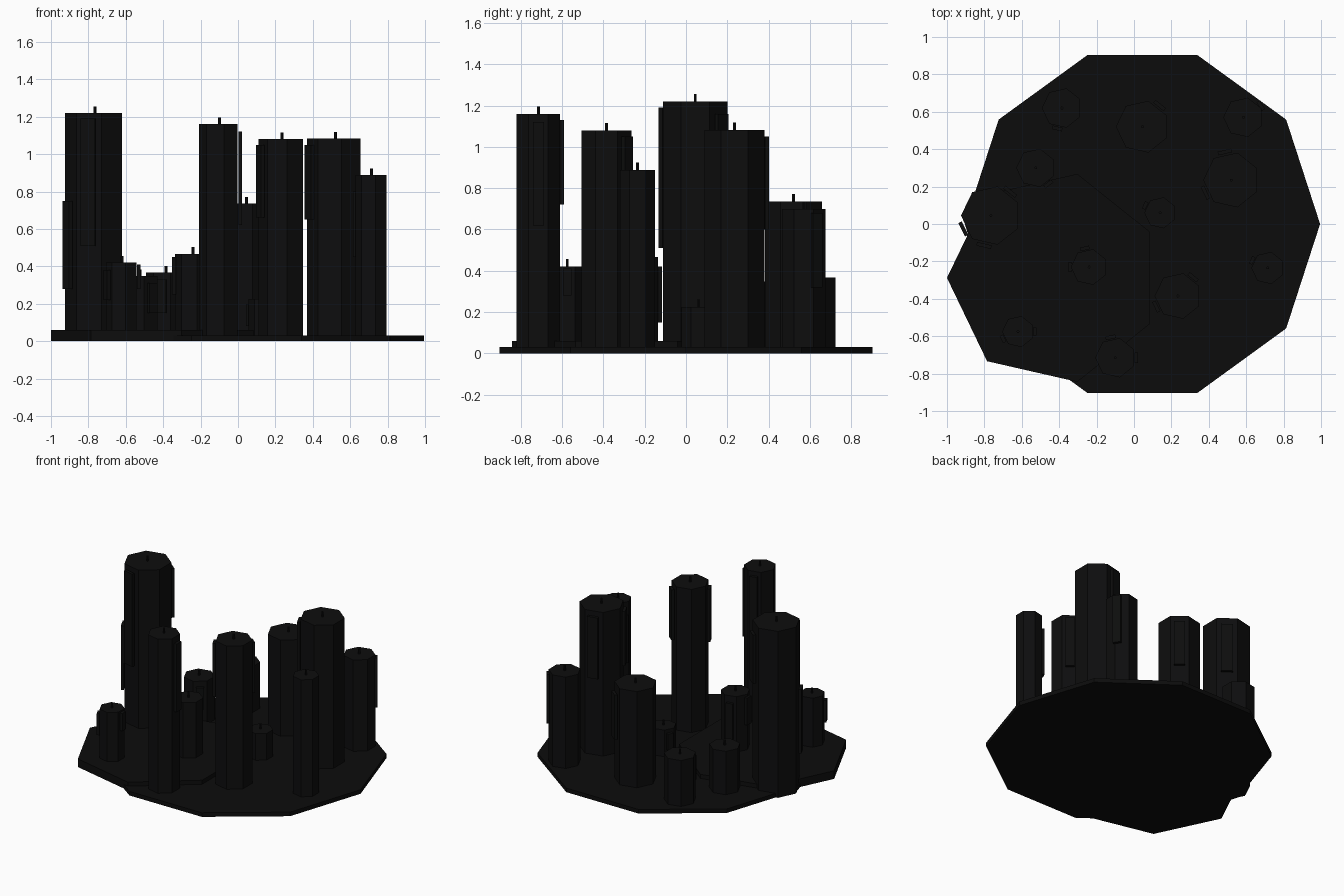
import bpy, math
from math import cos, sin, pi, radians

if "Cube" in bpy.data.objects:
    bpy.data.objects.remove(bpy.data.objects["Cube"])

def material(name, rgb):
    m = bpy.data.materials.new(name)
    m.diffuse_color = (*rgb, 1)
    m.use_nodes = True
    m.node_tree.nodes["Principled BSDF"].inputs["Base Color"].default_value = m.diffuse_color
    return m

BLACK = material("column_black", (0.0042, 0.0042, 0.0043))
GROUND = material("ground_black", (0.0038, 0.0038, 0.0038))
SHARD = material("shard_black", (0.0040, 0.0042, 0.0041))

def prism(name, sides, r, x, y, z0, z1, mat, start=pi):
    """Upright flat-sided prism with its first corner at the start angle."""
    ring = [(x + r * cos(start + 2 * pi * i / sides),
             y + r * sin(start + 2 * pi * i / sides)) for i in range(sides)]
    verts = [(px, py, z) for z in (z0, z1) for px, py in ring]
    faces = [tuple(reversed(range(sides))), tuple(range(sides, 2 * sides))]
    faces += [(i, (i + 1) % sides, sides + (i + 1) % sides, sides + i)
              for i in range(sides)]
    me = bpy.data.meshes.new(name)
    me.from_pydata(verts, [], faces)
    me.materials.append(mat)
    ob = bpy.data.objects.new(name, me)
    bpy.context.collection.objects.link(ob)
    return ob

def shard(name, x, y, dist, deg, width, z0, z1):
    """Thin upright slab standing just off a column's side."""
    a = radians(deg)
    bpy.ops.mesh.primitive_cube_add(
        size=1, location=(x + dist * cos(a), y + dist * sin(a), (z0 + z1) / 2),
        rotation=(0, 0, a), scale=(0.02, width, z1 - z0))
    ob = bpy.context.object
    ob.name = name
    ob.data.materials.append(SHARD)

# ground slab and raised ledge
prism("ground_slab", 10, 0.95, 0.045, 0, 0, 0.03, GROUND)
prism("raised_ledge", 7, 0.57, -0.43, -0.288, 0, 0.06, GROUND)

# columns: x, y, radius, height, shards (angle, bottom, top)
COLUMNS = [
    (-0.765, 0.045, 0.16, 1.22, [(257, 0.51, 1.19), (206, 0.28, 0.75), (51, 0.80, 1.16)]),
    (-0.10, -0.715, 0.108, 1.16, [(103, 0.72, 1.13), (0, 0.62, 1.12)]),
    (0.235, -0.385, 0.125, 1.08, [(51, 0.68, 1.05), (206, 0.66, 1.05)]),
    (0.52, 0.235, 0.15, 1.083, [(103, 0.60, 1.05), (206, 0.65, 1.05)]),
    (0.715, -0.235, 0.088, 0.888, [(154, 0.45, 0.80)]),
    (-0.62, -0.575, 0.085, 0.42, [(206, 0.22, 0.38), (0, 0.28, 0.41)]),
    (-0.24, -0.23, 0.098, 0.467, [(103, 0.15, 0.42), (180, 0.25, 0.45)]),
    (0.045, 0.52, 0.142, 0.735, [(51, 0.35, 0.68)]),
    (-0.385, 0.62, 0.108, 0.367, [(257, 0.15, 0.33)]),
    (0.585, 0.57, 0.108, 0.70, [(34, 0.32, 0.68)]),
    (-0.525, 0.30, 0.105, 0.348, [(308, 0.15, 0.31)]),
    (0.14, 0.06, 0.085, 0.225, [(154, 0.08, 0.20)]),
]
for i, (x, y, r, h, shards) in enumerate(COLUMNS, 1):
    prism(f"column_{i}", 7, r, x, y, 0, h, BLACK)
    prism(f"column_pin_{i}", 6, 0.008, x, y, h - 0.01, h + 0.036, BLACK)
    for j, (deg, z0, z1) in enumerate(shards, 1):
        shard(f"shard_{i}_{j}", x, y, r + 0.004, deg, r * 0.5, z0, z1)
